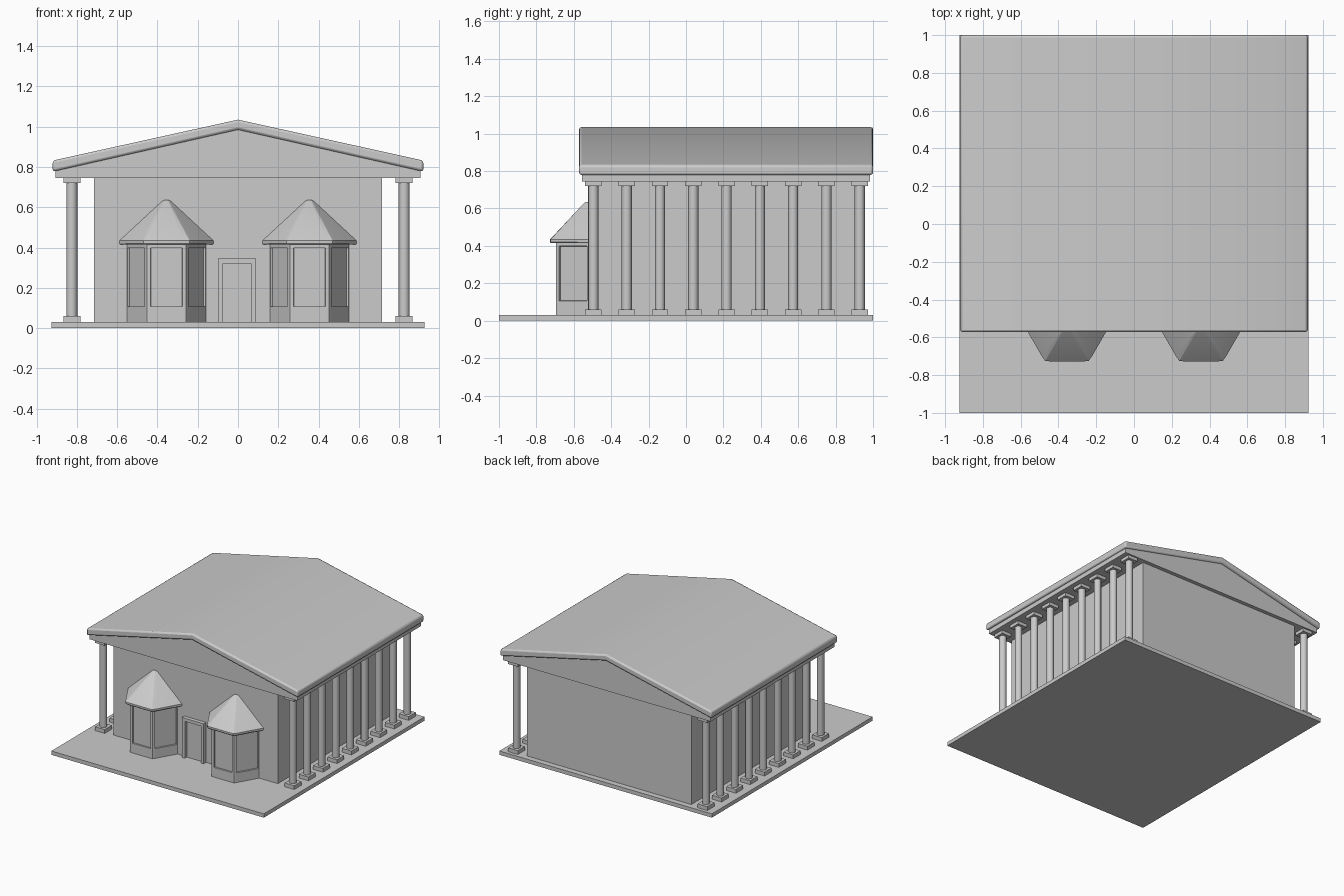
import bpy, bmesh
from math import cos, sin, radians
from mathutils import Vector

cube = bpy.data.objects.get("Cube")
if cube:
    bpy.data.objects.remove(cube)

stone = bpy.data.materials.new("pale_grey_stone")
stone.use_nodes = True
stone.diffuse_color = (0.6, 0.6, 0.6, 1)
stone.node_tree.nodes["Principled BSDF"].inputs["Base Color"].default_value = (0.6, 0.6, 0.6, 1)

FRONT, BACK = -0.525, 0.955   # wall planes
GROUND, EAVE = 0.03, 0.745    # wall bottom and top


def finish(name, bm):
    bmesh.ops.recalc_face_normals(bm, faces=bm.faces)
    mesh = bpy.data.meshes.new(name)
    bm.to_mesh(mesh)
    bm.free()
    mesh.materials.append(stone)
    ob = bpy.data.objects.new(name, mesh)
    bpy.context.collection.objects.link(ob)
    return ob


def add_box(bm, x0, x1, y0, y1, z0, z1):
    verts = bmesh.ops.create_cube(bm, size=1)["verts"]
    for v in verts:
        v.co = ((x0 + x1) / 2 + v.co.x * (x1 - x0),
                (y0 + y1) / 2 + v.co.y * (y1 - y0),
                (z0 + z1) / 2 + v.co.z * (z1 - z0))


def box(name, *size):
    bm = bmesh.new()
    add_box(bm, *size)
    return finish(name, bm)


def prism(name, profile, y0, y1):
    """Extrude an (x, z) profile along y."""
    bm = bmesh.new()
    face = bm.faces.new([bm.verts.new((x, y0, z)) for x, z in profile])
    new = bmesh.ops.extrude_face_region(bm, geom=[face])["geom"]
    bmesh.ops.translate(bm, vec=(0, y1 - y0, 0),
                        verts=[g for g in new if isinstance(g, bmesh.types.BMVert)])
    return finish(name, bm)


def half_hexagon(radius, cut):
    """Front half of a hexagon, with its two front corners chamfered."""
    corners = [Vector((cos(radians(a)), sin(radians(a)))) * radius
               for a in (180, 240, 300, 360)]
    points = [corners[0]]
    for i in (1, 2):
        points += [corners[i].lerp(corners[i - 1], cut),
                   corners[i].lerp(corners[i], 0) * (1 - cut * 0.12),
                   corners[i].lerp(corners[i + 1], cut)]
    return points + [corners[3]]


def loft(bm, x, rings):
    """Stack half hexagons given as (radius, z, cut); return the side faces by level."""
    loops = [[bm.verts.new((x + p.x, FRONT + p.y, z)) for p in half_hexagon(r, cut)]
             for r, z, cut in rings]
    levels = []
    for low, high in zip(loops, loops[1:]):
        n = len(low)
        levels.append([bm.faces.new((low[i], low[(i + 1) % n], high[(i + 1) % n], high[i]))
                       for i in range(n)])
    bm.faces.new(loops[0][::-1])
    bm.faces.new(loops[-1])
    return levels


# Platform and hall
box("platform", -0.925, 0.925, -1, 1, 0, GROUND)
box("hall_walls", -0.715, 0.715, FRONT, BACK, GROUND, EAVE)

# Gable block and bevelled roof slab
prism("gable_block", [(-0.905, EAVE), (0.905, EAVE), (0.905, 0.785), (0, 0.992), (-0.905, 0.785)],
      FRONT - 0.03, BACK + 0.03)
roof = prism("roof", [(-0.92, 0.777), (0, 0.985), (0.92, 0.777),
                      (0.92, 0.832), (0, 1.035), (-0.92, 0.832)], -0.572, 1)
bevel = roof.modifiers.new("edge_bevel", "BEVEL")
bevel.width = 0.012
bevel.segments = 2
bevel.limit_method = "ANGLE"
bevel.angle_limit = radians(40)

# Colonnades along both sides
for side, sx in (("left", 1), ("right", -1)):
    for i in range(9):
        x, y = sx * 0.825, -0.495 + i * 0.178
        bm = bmesh.new()
        shaft = bmesh.ops.create_cone(bm, segments=12, radius1=0.027, radius2=0.027,
                                      depth=0.66, cap_ends=True)["verts"]
        bmesh.ops.translate(bm, verts=shaft, vec=(x, y, 0.39))
        for z0, z1 in ((GROUND, 0.06), (0.72, EAVE)):
            add_box(bm, x - 0.042, x + 0.042, y - 0.044, y + 0.044, z0, z1)
        finish(f"{side}_column_{i + 1}", bm)

# Bay windows with pointed roofs
for side, sx in (("left", 1), ("right", -1)):
    bm = bmesh.new()
    levels = loft(bm, sx * 0.355, [(0.197, z, 0.07) for z in (GROUND, 0.1, 0.405, 0.415)])
    panes = [f for f in levels[1] if f.calc_area() > 0.03 and f.calc_center_median().y < FRONT - 0.01]
    bmesh.ops.recalc_face_normals(bm, faces=bm.faces)
    bmesh.ops.inset_individual(bm, faces=panes, thickness=0.009)
    bmesh.ops.inset_individual(bm, faces=panes, thickness=0.001, depth=-0.012)
    finish(f"{side}_bay_window", bm)
    bm = bmesh.new()
    loft(bm, sx * 0.355, [(0.23, 0.415, 0.13), (0.234, 0.42, 0.13), (0.234, 0.434, 0.13),
                          (0.226, 0.441, 0.13), (0.022, 0.63, 0.13), (0.012, 0.635, 0.13)])
    finish(f"{side}_bay_roof", bm)

# Door and frame
bm = bmesh.new()
for sx in (1, -1):
    add_box(bm, *sorted((sx * 0.07 - 0.005, sx * 0.095 - 0.005)), FRONT - 0.03, FRONT, GROUND, 0.32)
add_box(bm, -0.1, 0.09, FRONT - 0.03, FRONT, 0.32, 0.345)
finish("door_frame", bm)
box("door", -0.075, 0.065, FRONT - 0.005, FRONT, GROUND, 0.32)

# Smooth the curved parts, keeping hard edges
bpy.ops.object.select_all(action="DESELECT")
for ob in bpy.context.collection.objects:
    if ob.type == "MESH" and ("bay_roof" in ob.name or "column" in ob.name or ob.name == "roof"):
        ob.select_set(True)
        bpy.context.view_layer.objects.active = ob
bpy.ops.object.shade_smooth_by_angle(angle=radians(31))
